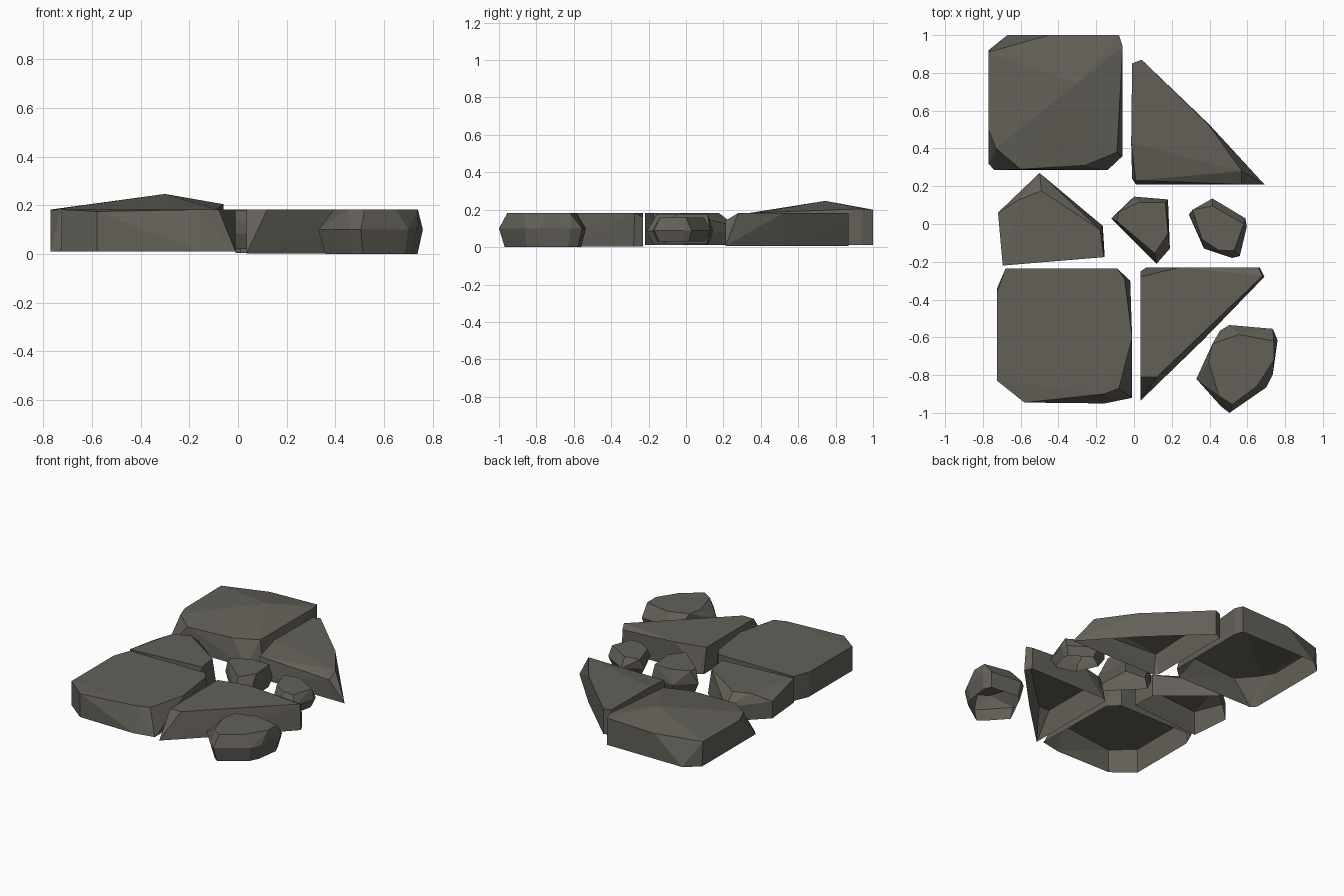
import bpy, bmesh
from mathutils import Vector

stone_mat = bpy.data.materials.new("grey brown stone")
stone_mat.diffuse_color = (0.125, 0.117, 0.098, 1)


def stone(name, outline, top, z0=0.01, z1=0.183, mid=None, taper=1.0):
    """Faceted flagstone: hull of a widest outline, a top outline and an
    optional tapered foot; the underside is left open."""
    cx = sum(p[0] for p in outline) / len(outline)
    cy = sum(p[1] for p in outline) / len(outline)
    pts = [(cx + (x - cx) * taper, cy + (y - cy) * taper, z0) for x, y in outline]
    if mid is not None:
        pts += [(x, y, mid) for x, y in outline]
    pts += [(p[0], p[1], p[2] if len(p) > 2 else z1) for p in top]
    bm = bmesh.new()
    for p in pts:
        bm.verts.new(Vector(p))
    res = bmesh.ops.convex_hull(bm, input=bm.verts[:])
    spare = {e for k in ("geom_interior", "geom_unused") for e in res[k]
             if isinstance(e, bmesh.types.BMVert)}
    bmesh.ops.delete(bm, geom=list(spare), context='VERTS')
    bmesh.ops.recalc_face_normals(bm, faces=bm.faces[:])
    under = [f for f in bm.faces if all(abs(v.co.z - z0) < 1e-4 for v in f.verts)]
    bmesh.ops.delete(bm, geom=under, context='FACES')
    me = bpy.data.meshes.new(name)
    bm.to_mesh(me)
    bm.free()
    me.materials.append(stone_mat)
    ob = bpy.data.objects.new(name, me)
    bpy.context.collection.objects.link(ob)


# big slab with a raised ridge
stone("back_left_slab",
      [(-.77, .92), (-.67, 1), (-.08, 1), (-.06, .94), (-.06, .36), (-.14, .285),
       (-.74, .285), (-.77, .32)],
      [(-.77, .91), (-.45, 1, .19), (-.08, 1, .2), (-.06, .94, .205), (-.09, .38),
       (-.26, .31, .178), (-.6, .29, .172), (-.73, .4, .187), (-.77, .5, .178),
       (-.3, .745, .247)])

# big flat slab
stone("front_left_slab",
      [(-.725, -.34), (-.68, -.235), (-.09, -.235), (-.02, -.3), (-.01, -.92),
       (-.155, -.95), (-.58, -.945), (-.725, -.83)],
      [(-.725, -.36), (-.68, -.235), (-.09, -.235), (-.05, -.29), (-.01, -.6),
       (-.08, -.87), (-.16, -.9), (-.58, -.945, .175), (-.725, -.83)])

# triangular slabs
stone("back_right_triangle",
      [(-.01, .85), (.04, .87), (.4, .525), (.69, .21), (.01, .21), (-.01, .24)],
      [(-.01, .85), (.04, .87), (.4, .52), (.57, .28), (-.015, .43),
       (.01, .23, .15), (.57, .21, .14)], z0=0.005)
stone("front_right_triangle",
      [(.035, -.25), (.065, -.23), (.665, -.23), (.69, -.28), (.365, -.615), (.035, -.935)],
      [(.035, -.28), (.24, -.23), (.66, -.23, .16), (.68, -.275), (.12, -.81),
       (.035, -.81)], z0=0.003)

# five sided stone on the left
stone("middle_left_stone",
      [(-.72, .06), (-.5, .27), (-.165, -.01), (-.155, -.175), (-.695, -.22)],
      [(-.605, .13), (-.49, .175), (-.18, -.03), (-.16, -.175), (-.695, -.22),
       (-.72, .06, .13), (-.5, .27, .11)])

# small rounded stones
stone("centre_stone",
      [(-.12, .03), (0, .145), (.18, .13), (.19, -.13), (.12, -.21)],
      [(-.08, .065), (.03, .115), (.165, .115), (.18, -.05), (.11, -.155), (-.09, .015)],
      mid=.085, taper=.85, z0=.02, z1=.178)
stone("small_right_stone",
      [(.29, .05), (.415, .135), (.59, .03), (.597, -.015), (.56, -.17), (.52, -.18),
       (.37, -.13)],
      [(.31, .075), (.415, .095), (.58, 0), (.53, -.14), (.45, -.14), (.36, -.08)],
      mid=.09, taper=.8, z0=.03, z1=.158)
stone("front_right_stone",
      [(.33, -.82), (.455, -.565), (.505, -.535), (.735, -.555), (.76, -.615),
       (.735, -.795), (.7, -.865), (.505, -1), (.46, -.965)],
      [(.395, -.73), (.415, -.635), (.555, -.585), (.74, -.62), (.74, -.72),
       (.65, -.86), (.52, -.955), (.45, -.91)],
      mid=.1, taper=.88, z0=0)
